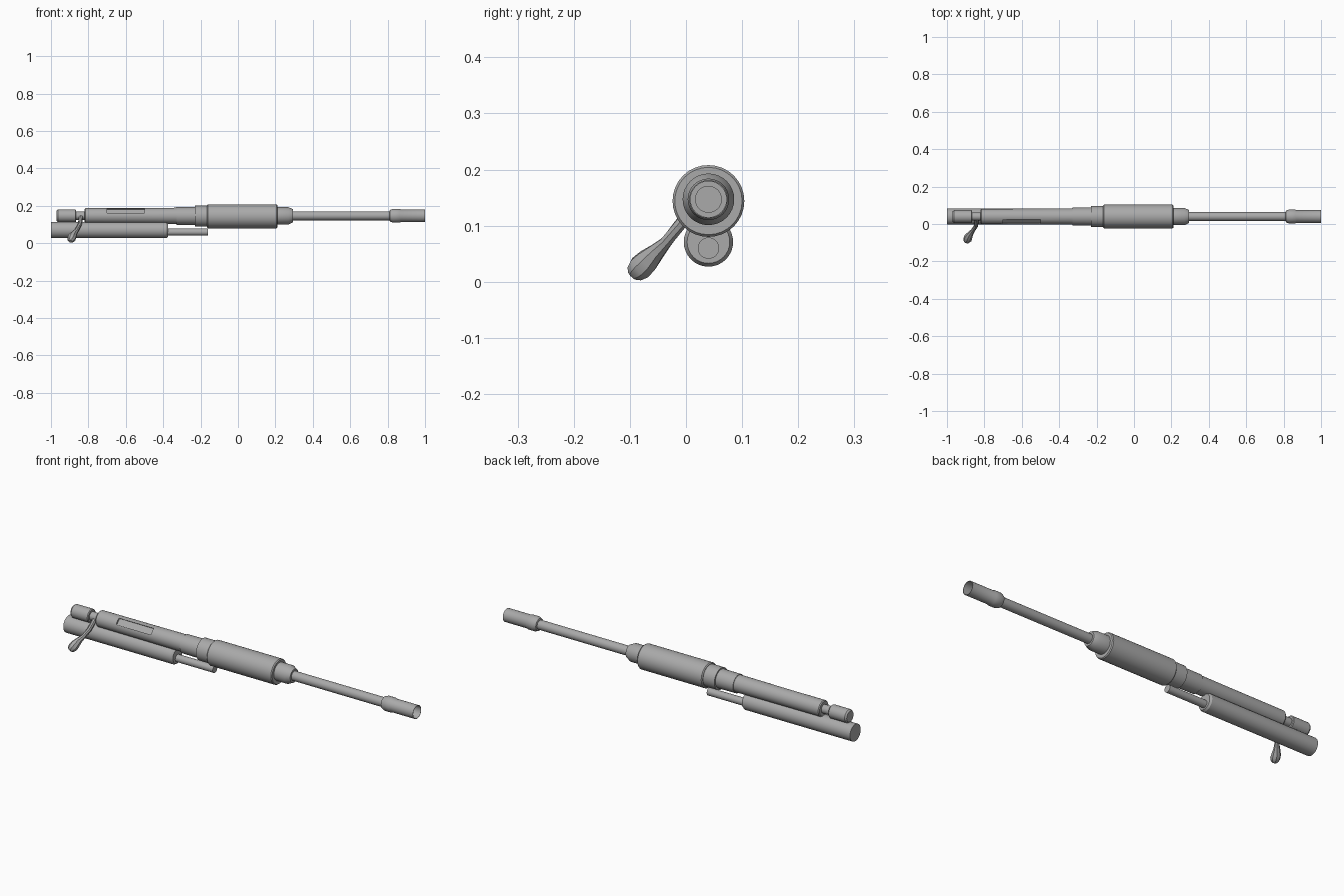
import bpy, bmesh, math
from mathutils import Vector, Matrix

if "Cube" in bpy.data.objects:
    bpy.data.objects.remove(bpy.data.objects["Cube"])

steel = bpy.data.materials.new("grey steel")
steel.diffuse_color = (0.4, 0.4, 0.4, 1)
steel.use_nodes = True
steel.node_tree.nodes["Principled BSDF"].inputs["Base Color"].default_value = steel.diffuse_color

AY, AZ = 0.04, 0.147   # main axis shared by barrel, receiver and bolt


def loft(name, stations, sides=32, smooth=30):
    """Skin circular rings; stations are (centre, radius, ring normal)."""
    bm = bmesh.new()
    rings = []
    for centre, radius, normal in stations:
        normal = Vector(normal).normalized()
        u = normal.cross(Vector((0, 0, 1))).normalized()
        v = normal.cross(u)
        ring = []
        for i in range(sides):
            a = 2 * math.pi * i / sides
            ring.append(bm.verts.new(Vector(centre) + radius * (u * math.cos(a) + v * math.sin(a))))
        rings.append(ring)
    for r0, r1 in zip(rings, rings[1:]):
        for i in range(sides):
            j = (i + 1) % sides
            bm.faces.new((r0[i], r0[j], r1[j], r1[i]))
    bm.faces.new(rings[0])
    bm.faces.new(rings[-1])
    bmesh.ops.recalc_face_normals(bm, faces=bm.faces[:])
    mesh = bpy.data.meshes.new(name)
    bm.to_mesh(mesh)
    bm.free()
    mesh.materials.append(steel)
    obj = bpy.data.objects.new(name, mesh)
    bpy.context.collection.objects.link(obj)
    bpy.ops.object.select_all(action='DESELECT')
    bpy.context.view_layer.objects.active = obj
    obj.select_set(True)
    bpy.ops.object.shade_smooth_by_angle(angle=math.radians(smooth))
    return obj


def turned(name, profile, y=AY, z=AZ):
    """Part turned about an axis along x; profile is (x, radius)."""
    return loft(name, [((x, y, z), r, (1, 0, 0)) for x, r in profile])


# Barrel and hollow muzzle with its stepped collar
turned("barrel", [(0.27, 0.024), (0.87, 0.024)])
turned("muzzle", [(0.81, 0.024), (0.813, 0.031), (0.828, 0.037), (0.862, 0.037),
                  (0.87, 0.034), (1.0, 0.034), (1.0, 0.032), (0.865, 0.032)])

# Thick sleeve and tapered collar in front of it
turned("sleeve", [(-0.165, 0.059), (-0.16, 0.064), (0.205, 0.064), (0.21, 0.06)], z=0.144)
turned("barrel_collar", [(0.2, 0.046), (0.27, 0.046), (0.295, 0.034), (0.295, 0.024)])

# Receiver, stepping up towards the sleeve
receiver = turned("receiver", [(-0.82, 0.037), (-0.815, 0.041), (-0.5, 0.042), (-0.32, 0.043)])
turned("receiver_ring", [(-0.33, 0.047), (-0.22, 0.048)], z=0.146)
turned("receiver_band", [(-0.23, 0.056), (-0.155, 0.056)], z=0.145)

# Ejection port cut into the upper front side of the receiver
bm = bmesh.new()
bmesh.ops.create_cube(bm, size=1)
bmesh.ops.scale(bm, verts=bm.verts[:], vec=(0.2, 0.034, 0.03))
bmesh.ops.translate(bm, verts=bm.verts[:], vec=(-0.6, 0, 0.047))
bmesh.ops.rotate(bm, verts=bm.verts[:], matrix=Matrix.Rotation(math.radians(45), 3, 'X'))
bmesh.ops.translate(bm, verts=bm.verts[:], vec=(0, AY, AZ))
mesh = bpy.data.meshes.new("port_cutter")
bm.to_mesh(mesh)
bm.free()
mesh.materials.append(steel)
cutter = bpy.data.objects.new("port_cutter", mesh)
bpy.context.collection.objects.link(cutter)
cutter.hide_render = True
cutter.hide_set(True)
cut = receiver.modifiers.new("port", 'BOOLEAN')
cut.operation = 'DIFFERENCE'
cut.solver = 'EXACT'
cut.object = cutter
# Cut before smoothing by angle
with bpy.context.temp_override(object=receiver, active_object=receiver):
    bpy.ops.object.modifier_move_to_index(modifier="port", index=0)

# Bolt neck and rear shroud
turned("bolt_neck", [(-0.88, 0.022), (-0.8, 0.022)])
turned("bolt_shroud", [(-0.97, 0.028), (-0.962, 0.034), (-0.87, 0.034), (-0.866, 0.031)])

# Lower tube with its thin guide rod
turned("lower_tube", [(-1.0, 0.044), (-0.385, 0.044), (-0.375, 0.038)], z=0.071)
turned("guide_rod", [(-0.39, 0.019), (-0.16, 0.019)], z=0.06)

# Bolt handle: bent stem ending in a faceted teardrop knob
path = [((-0.84, 0.03, 0.145), 0.012), ((-0.845, -0.010, 0.103), 0.011),
        ((-0.862, -0.036, 0.070), 0.011), ((-0.875, -0.053, 0.053), 0.016),
        ((-0.885, -0.069, 0.037), 0.022), ((-0.890, -0.082, 0.025), 0.023),
        ((-0.895, -0.091, 0.016), 0.018), ((-0.897, -0.096, 0.011), 0.010)]
stations = []
for i, (p, r) in enumerate(path):
    before = Vector(path[max(i - 1, 0)][0])
    after = Vector(path[min(i + 1, len(path) - 1)][0])
    stations.append((p, r, after - before))
loft("bolt_handle", stations, sides=8)
